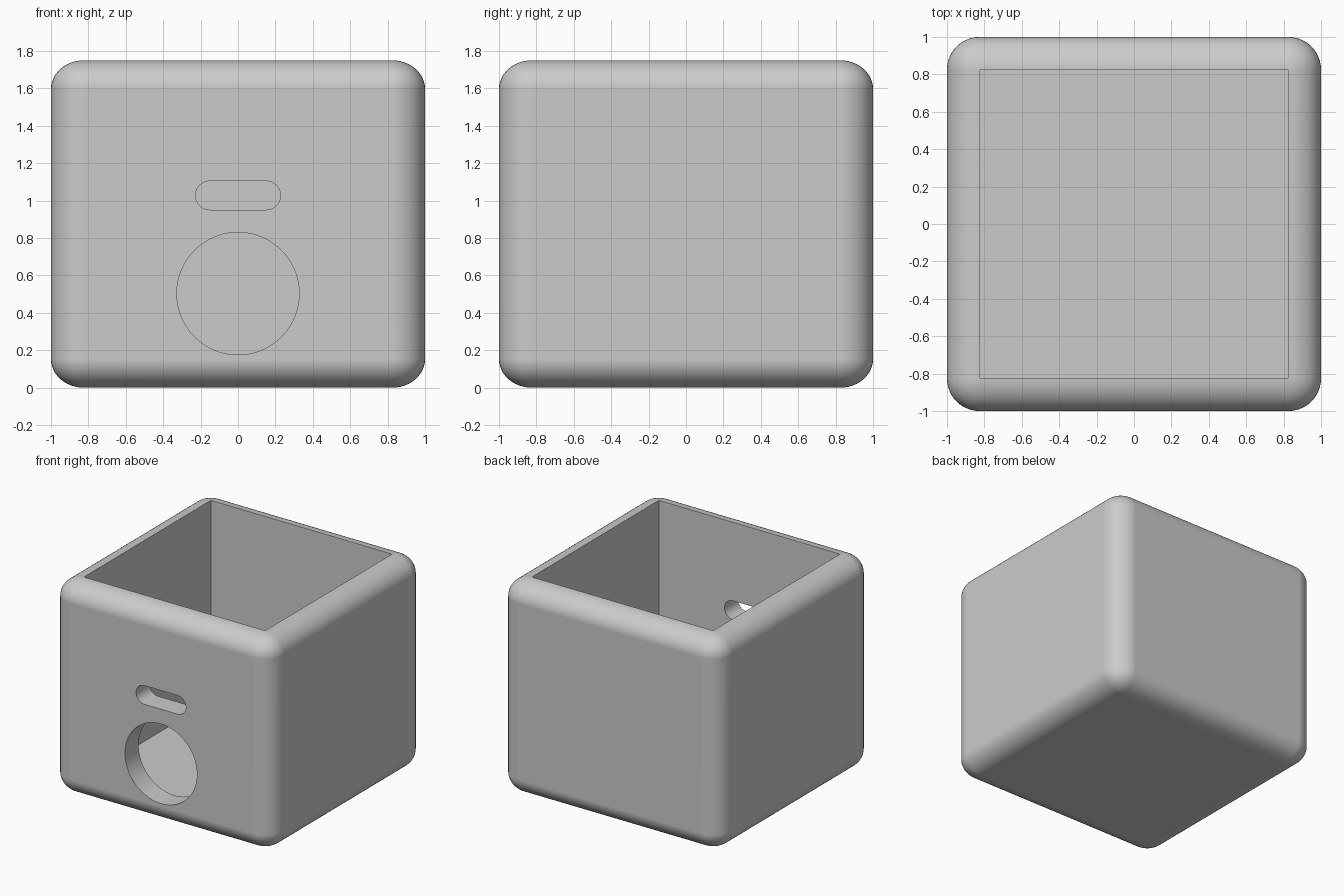
import bpy
import bmesh
import math

WALL = 0.175
HEIGHT = 1.75
FLOOR = 0.1

default = bpy.data.objects.get("Cube")
if default:
    bpy.data.objects.remove(default, do_unlink=True)

grey = bpy.data.materials.new("light grey")
grey.use_nodes = True
colour = (0.6, 0.6, 0.6, 1)
grey.diffuse_color = colour
grey.node_tree.nodes["Principled BSDF"].inputs["Base Color"].default_value = colour


def add_object(name, bm):
    mesh = bpy.data.meshes.new(name)
    bmesh.ops.recalc_face_normals(bm, faces=bm.faces)
    bm.to_mesh(mesh)
    bm.free()
    mesh.materials.append(grey)
    obj = bpy.data.objects.new(name, mesh)
    bpy.context.collection.objects.link(obj)
    return obj


def box(name, size, centre):
    bm = bmesh.new()
    bmesh.ops.create_cube(bm, size=1)
    bmesh.ops.scale(bm, vec=size, verts=bm.verts)
    bmesh.ops.translate(bm, vec=centre, verts=bm.verts)
    return add_object(name, bm)


def front_cutter(name, radius, half_straight, z, steps):
    """Round or stadium-shaped prism passing through the front wall."""
    bm = bmesh.new()
    points = []
    for side, start in ((1, -math.pi / 2), (-1, math.pi / 2)):
        last = steps + 1 if half_straight else steps
        for i in range(last):
            a = start + math.pi * i / steps
            points.append((side * half_straight + radius * math.cos(a),
                           -1.2, z + radius * math.sin(a)))
    face = bm.faces.new([bm.verts.new(p) for p in points])
    extruded = bmesh.ops.extrude_face_region(bm, geom=[face])["geom"]
    verts = [v for v in extruded if isinstance(v, bmesh.types.BMVert)]
    bmesh.ops.translate(bm, vec=(0, 0.7, 0), verts=verts)
    return add_object(name, bm)


# Rounded outer body, slightly squashed in height
bm = bmesh.new()
bmesh.ops.create_cube(bm, size=2)
bmesh.ops.bevel(bm, geom=list(bm.edges), offset=WALL, segments=12,
                profile=0.5, affect='EDGES')
bmesh.ops.translate(bm, vec=(0, 0, 1), verts=bm.verts)
bmesh.ops.scale(bm, vec=(1, 1, HEIGHT / 2), verts=bm.verts)
body = add_object("box_body", bm)

# Open cavity, round port and slot
inner = 2 * (1 - WALL) - 0.002
cutters = [
    box("cavity_cutter", (inner, inner, 2), (0, 0, FLOOR + 1)),
    front_cutter("round_port_cutter", 0.327, 0, 0.503, 48),
    front_cutter("slot_cutter", 0.077, 0.15, 1.028, 20),
]
for cutter in cutters:
    cutter.hide_render = True
    cutter.hide_viewport = True
    mod = body.modifiers.new(cutter.name, 'BOOLEAN')
    mod.operation = 'DIFFERENCE'
    mod.solver = 'EXACT'
    mod.object = cutter

# Bake the cuts, then shade smooth with crisp rims
bpy.context.view_layer.update()
result = bpy.data.meshes.new_from_object(
    body.evaluated_get(bpy.context.evaluated_depsgraph_get()))
body.modifiers.clear()
body.data = result
for cutter in cutters:
    bpy.data.objects.remove(cutter, do_unlink=True)

bpy.ops.object.select_all(action='DESELECT')
body.select_set(True)
bpy.context.view_layer.objects.active = body
bpy.ops.object.shade_smooth_by_angle(angle=math.radians(30))
normals = body.modifiers.new("weighted_normals", 'WEIGHTED_NORMAL')
normals.keep_sharp = True
